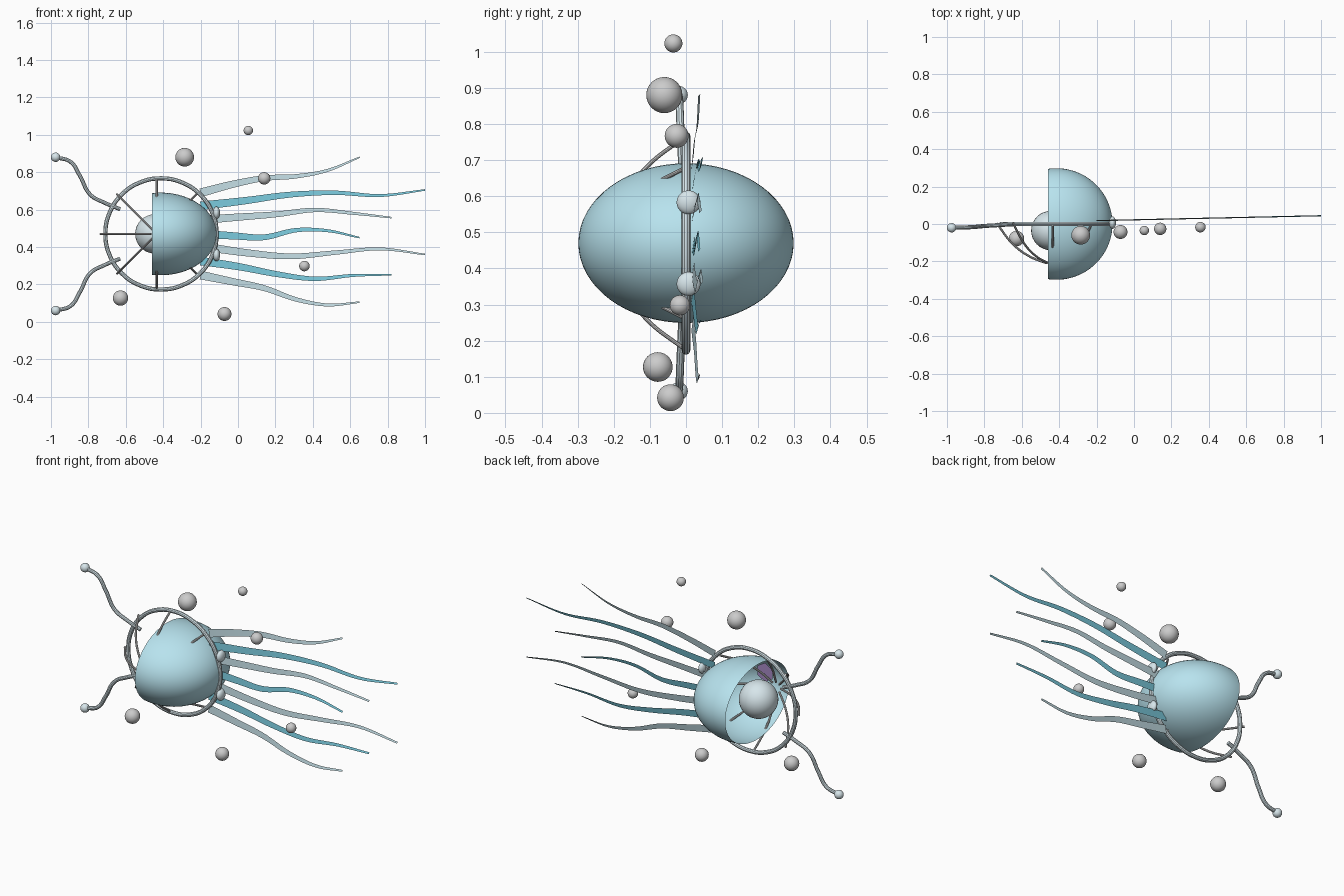
import bpy, bmesh, math
from mathutils import Matrix, Vector

if "Cube" in bpy.data.objects:
    bpy.data.objects.remove(bpy.data.objects["Cube"])


def material(name, rgb):
    m = bpy.data.materials.new(name)
    m.diffuse_color = (*rgb, 1)
    m.use_nodes = True
    m.node_tree.nodes["Principled BSDF"].inputs["Base Color"].default_value = m.diffuse_color
    return m


BELL = material("bell_blue", (0.48, 0.77, 0.86))
PALE = material("pale_blue", (0.68, 0.79, 0.83))
DEEP = material("deep_blue", (0.18, 0.54, 0.66))
MIST = material("mist_blue", (0.50, 0.66, 0.71))
PURPLE = material("purple", (0.38, 0.25, 0.55))


def finish(bm, name, mat=None, smooth=True):
    me = bpy.data.meshes.new(name)
    for f in bm.faces:
        f.smooth = smooth
    bm.to_mesh(me)
    bm.free()
    ob = bpy.data.objects.new(name, me)
    bpy.context.collection.objects.link(ob)
    if mat:
        me.materials.append(mat)
    return ob


def ball(name, loc, size, mat=None):
    bm = bmesh.new()
    bmesh.ops.create_uvsphere(bm, u_segments=32, v_segments=16, radius=1)
    bm.transform(Matrix.Translation(loc) @ Matrix.Diagonal((*size, 1)))
    return finish(bm, name, mat)


def tube(name, pts, radius, mat=None, cyclic=False):
    cu = bpy.data.curves.new(name, 'CURVE')
    cu.dimensions = '3D'
    cu.bevel_depth = radius
    cu.bevel_resolution = 3
    cu.use_fill_caps = True
    cu.resolution_u = 8
    sp = cu.splines.new('BEZIER')
    sp.bezier_points.add(len(pts) - 1)
    for b, p in zip(sp.bezier_points, pts):
        b.co = p
        b.handle_left_type = b.handle_right_type = 'AUTO'
    sp.use_cyclic_u = cyclic
    ob = bpy.data.objects.new(name, cu)
    bpy.context.collection.objects.link(ob)
    if mat:
        cu.materials.append(mat)
    bpy.ops.object.select_all(action='DESELECT')
    ob.select_set(True)
    bpy.context.view_layer.objects.active = ob
    bpy.ops.object.convert(target='MESH')
    bpy.ops.object.shade_smooth_by_angle()
    return ob


def spline(pts, n=8):
    # Catmull-Rom samples through the points
    p = [2 * pts[0] - pts[1]] + pts + [2 * pts[-1] - pts[-2]]
    out = []
    for i in range(1, len(p) - 2):
        a, b, c, d = p[i - 1:i + 3]
        for k in range(n):
            t = k / n
            out.append(0.5 * (2 * b + (c - a) * t + (2 * a - 5 * b + 4 * c - d) * t * t
                              + (3 * b - a - 3 * c + d) * t ** 3))
    return out + [pts[-1]]


def ribbon(name, xz, mat):
    path = spline([Vector(p) for p in xz])
    bm = bmesh.new()
    prev = None
    last = len(path) - 1
    for i, p in enumerate(path):
        t = i / last
        tan = (path[min(i + 1, last)] - path[max(i - 1, 0)]).normalized()
        half = 0.023 - 0.019 * t
        y = 0.018 + 0.024 * (p.x + 0.2) / 1.1
        nx, nz = -tan.y * half, tan.x * half
        pair = (bm.verts.new((p.x + nx, y + 0.003, p.y + nz)),
                bm.verts.new((p.x - nx, y - 0.003, p.y - nz)))
        if prev:
            bm.faces.new((prev[0], prev[1], pair[1], pair[0]))
        prev = pair
    return finish(bm, name, mat)


CX, CZ = -0.412, 0.47

# Open bell, its mouth facing -x
bm = bmesh.new()
bmesh.ops.create_uvsphere(bm, u_segments=64, v_segments=48, radius=1)
bm.transform(Matrix.Translation((-0.415, 0, CZ)) @ Matrix.Diagonal((0.30, 0.298, 0.221, 1))
             @ Matrix.Rotation(math.pi / 2, 4, 'Y'))
bmesh.ops.bisect_plane(bm, geom=bm.verts[:] + bm.edges[:] + bm.faces[:],
                       plane_co=(-0.46, 0, 0), plane_no=(-1, 0, 0), clear_outer=True)
finish(bm, "bell", BELL)

# Inner core and purple patch inside the bell
ball("core", (-0.445, -0.035, CZ), (0.105, 0.105, 0.105), PALE)
bm = bmesh.new()
bmesh.ops.create_circle(bm, cap_ends=True, segments=6, radius=0.055)
bm.transform(Matrix.Translation((-0.36, -0.215, 0.535)) @ Matrix.Rotation(math.pi / 2, 4, 'X'))
finish(bm, "inner_patch", PURPLE, False)

# Ring around the bell
tube("ring", [(CX + 0.297 * math.cos(a), 0, CZ + 0.297 * math.sin(a))
              for a in (k * math.tau / 16 for k in range(16))], 0.012, PALE, True)

# Ribs arching from the ring toward the front
for k in range(8):
    a = k * math.tau / 8
    tube(f"rib_{k + 1}", [(-0.435 + r * math.cos(a), y, CZ + r * math.sin(a))
                          for r, y in ((0.30, 0.005), (0.21, -0.11), (0.12, -0.175), (0.03, -0.21))],
         0.006)

# Ring knobs, feelers and their tips, mirrored up and down
for side, s in (("upper", 1), ("lower", -1)):
    ball(f"{side}_knob", (-0.115, 0.007, CZ + s * 0.113), (0.019, 0.033, 0.033), PALE)
    feeler = [(-0.63, 0, 0.132), (-0.71, -0.005, 0.165), (-0.79, -0.01, 0.21), (-0.845, -0.015, 0.31),
              (-0.895, -0.018, 0.385), (-0.975, -0.02, 0.41)]
    tube(f"{side}_feeler", [(x, y, CZ + s * z) for x, y, z in feeler], 0.011, PALE)
    ball(f"{side}_feeler_tip", (-0.975, -0.02, CZ + s * 0.41), (0.025,) * 3, PALE)

# Trailing ribbon tentacles: x range and evenly spaced heights
tentacles = [
    (0.65, (0.69, 0.735, 0.768, 0.778, 0.81, 0.88)),
    (1.0, (0.62, 0.648, 0.68, 0.69, 0.675, 0.705)),
    (0.82, (0.545, 0.56, 0.575, 0.598, 0.58, 0.557)),
    (0.65, (0.47, 0.46, 0.452, 0.49, 0.487, 0.45)),
    (1.0, (0.405, 0.37, 0.35, 0.37, 0.39, 0.36)),
    (0.82, (0.325, 0.295, 0.255, 0.23, 0.248, 0.252)),
    (0.65, (0.25, 0.215, 0.18, 0.12, 0.09, 0.105)),
]
for i, (end, zs) in enumerate(tentacles):
    xz = [(-0.2 + (end + 0.2) * j / 5, z) for j, z in enumerate(zs)]
    ribbon(f"tentacle_{i + 1}", xz, DEEP if i % 2 else MIST)

# Floating bubbles
for i, (x, y, z, r) in enumerate([
        (-0.285, -0.06, 0.88, 0.05), (0.055, -0.035, 1.023, 0.025), (0.14, -0.026, 0.767, 0.033),
        (0.355, -0.017, 0.298, 0.028), (-0.072, -0.043, 0.042, 0.037), (-0.628, -0.078, 0.127, 0.041)]):
    ball(f"bubble_{i + 1}", (x, y, z), (r, r, r))
